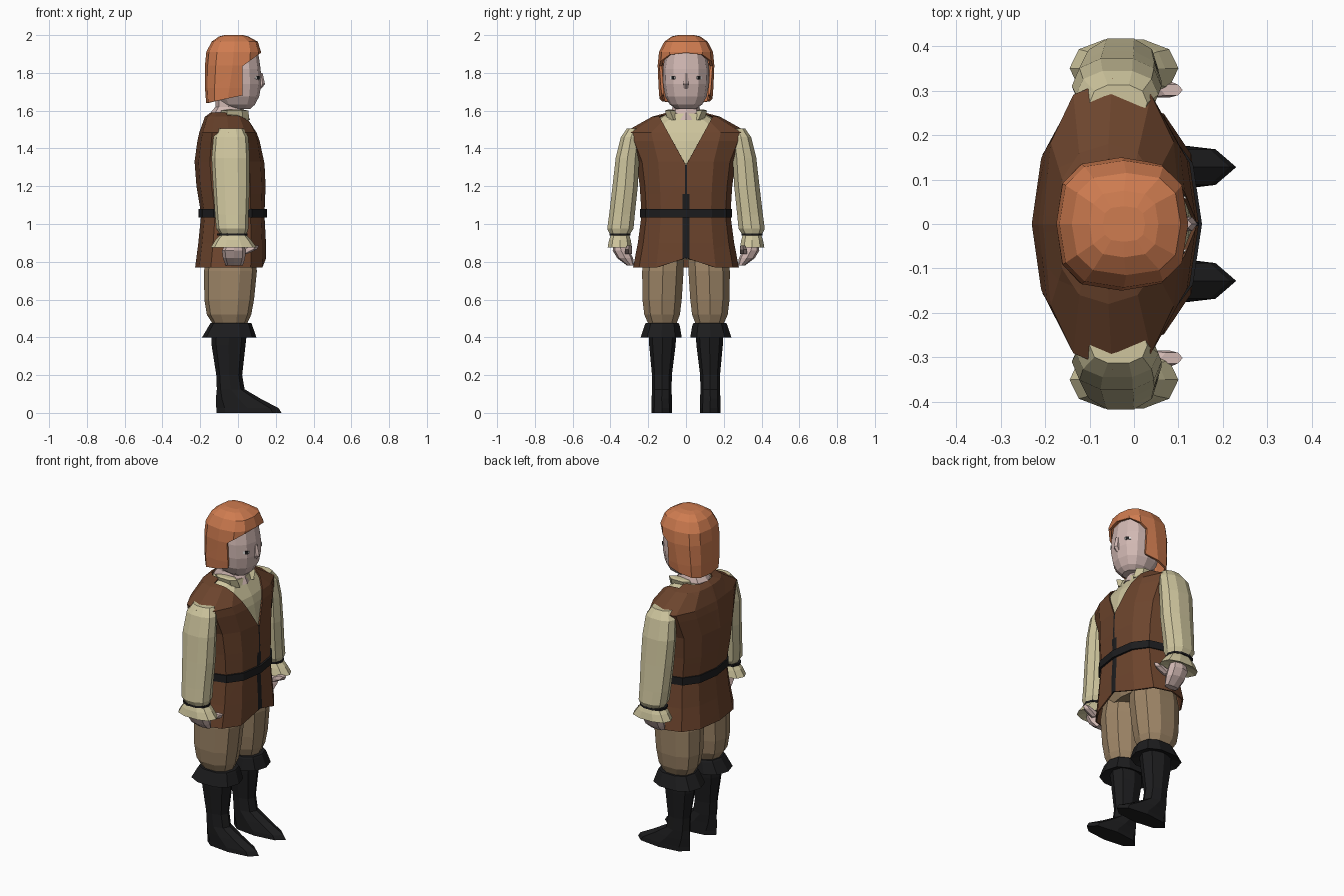
import bpy, bmesh, math
from mathutils import Vector
from mathutils.bvhtree import BVHTree

if "Cube" in bpy.data.objects:
    bpy.data.objects.remove(bpy.data.objects["Cube"])


def material(name, rgb):
    m = bpy.data.materials.new(name)
    m.diffuse_color = (*rgb, 1)
    m.use_nodes = True
    m.node_tree.nodes["Principled BSDF"].inputs["Base Color"].default_value = m.diffuse_color
    return m


HAIR = material("ginger hair", (0.62, 0.20, 0.08))
SKIN = material("pale skin", (0.64, 0.48, 0.45))
LINEN = material("cream linen", (0.62, 0.56, 0.34))
LEATHER = material("brown leather", (0.15, 0.058, 0.026))
TAN = material("tan cloth", (0.34, 0.235, 0.135))
BLACK = material("black leather", (0.012, 0.012, 0.013))
WHITE = material("eye white", (0.75, 0.72, 0.7))


def loft(rings, n=10, p=2.3, caps=True):
    """Stack superellipse rings (x0, x1, y0, y1, z) into a skin."""
    bm = bmesh.new()
    rows = []
    for x0, x1, y0, y1, z in rings:
        row = []
        for i in range(n):
            a = 2 * math.pi * i / n
            c, s = math.cos(a), math.sin(a)
            x = math.copysign(abs(c) ** (2 / p), c) if abs(c) > 1e-6 else 0
            y = math.copysign(abs(s) ** (2 / p), s) if abs(s) > 1e-6 else 0
            row.append(bm.verts.new(((x0 + x1) / 2 + x * (x1 - x0) / 2,
                                     (y0 + y1) / 2 + y * (y1 - y0) / 2, z)))
        rows.append(row)
    for a, b in zip(rows, rows[1:]):
        for i in range(n):
            j = (i + 1) % n
            bm.faces.new((a[i], a[j], b[j], b[i]))
    if caps:
        bm.faces.new(rows[0])
        bm.faces.new(rows[-1])
    bmesh.ops.recalc_face_normals(bm, faces=bm.faces)
    return bm


def centred(rings):
    """Expand (x0, x1, half_width, z) to full rings."""
    return [(x0, x1, -w, w, z) for x0, x1, w, z in rings]


def finish(name, bm, *mats, mirror=False, thick=0):
    me = bpy.data.meshes.new(name)
    bm.to_mesh(me)
    bm.free()
    ob = bpy.data.objects.new(name, me)
    bpy.context.collection.objects.link(ob)
    for m in mats:
        me.materials.append(m)
    if thick:
        mod = ob.modifiers.new("thickness", 'SOLIDIFY')
        mod.thickness, mod.offset = thick, -1
    if mirror:
        mod = ob.modifiers.new("mirror", 'MIRROR')
        mod.use_axis = (False, True, False)
        mod.use_mirror_merge = False
    return ob


def cut(bm, co, no):
    bmesh.ops.bisect_plane(bm, geom=bm.verts[:] + bm.edges[:] + bm.faces[:],
                           plane_co=co, plane_no=no)


def remove(bm, rule):
    gone = [f for f in bm.faces if rule(f.calc_center_median())]
    bmesh.ops.delete(bm, geom=gone, context='FACES')


# Vest: loft, cut V neck and curved hem, black lacing strip
torso = [(-.227, .15, .28, .77), (-.21, .148, .255, .9), (-.195, .14, .235, 1.05),
         (-.22, .146, .245, 1.2), (-.23, .14, .262, 1.33), (-.215, .122, .31, 1.44),
         (-.205, .107, .328, 1.485), (-.175, .06, .18, 1.568), (-.145, .03, .10, 1.59)]
vest = loft(centred(torso), 12, 2.4, caps=False)
for s in (1, -1):
    cut(vest, (0, 0, 1.31), (0, .22 * s, -.12))
    cut(vest, (0, .17 * s, .765), (0, .055 * s, .17))
    cut(vest, (0, .018 * s, 0), (0, 1, 0))
    cut(vest, (0, .005 * s, 0), (0, 1, 0))
for z in (.95, 1.16):
    cut(vest, (0, 0, z), (0, 0, 1))
remove(vest, lambda c: c.x > -.04 and c.z > 1.31 and abs(c.y) < (c.z - 1.31) * .545)
remove(vest, lambda c: c.x > 0 and c.z < .82 - .3235 * abs(c.y))
for f in vest.faces:
    c = f.calc_center_median()
    if c.x > 0 and abs(c.y) < (.018 if c.z < 1.16 else .005):
        f.material_index = 1
finish("vest", vest, LEATHER, BLACK, thick=.008)

# Shirt under the vest, with a small open collar
shirt = [(x0 + .014, x1 - .014, w - .014, z) for x0, x1, w, z in torso[3:7]]
shirt += [(-.165, .055, .165, 1.55), (-.13, .045, .095, 1.585)]
finish("shirt_body", loft(centred(shirt), 12, 2.4), LINEN)
for_collar = [(-.10, .06, .03, .10, 1.55), (-.09, .055, .055, .115, 1.6), (-.06, .03, .07, .10, 1.605)]
finish("collar", loft(for_collar, 6), LINEN, mirror=True)

# Belt
finish("belt", loft(centred([(-.208, .153, .243, 1.035), (-.208, .153, .243, 1.08)]), 12, 2.4), BLACK)

# Sleeves, wrist cords and flared cuffs
finish("sleeve", loft([(-.10, .03, .23, .315, 1.505), (-.13, .055, .235, .347, 1.46),
                       (-.14, .062, .245, .375, 1.35), (-.132, .062, .252, .392, 1.2),
                       (-.122, .056, .268, .41, 1.05), (-.115, .055, .275, .42, .975),
                       (-.095, .045, .295, .405, .945)], 10), LINEN, mirror=True)
finish("wrist_cord", loft([(-.112, .05, .29, .408, .938), (-.112, .05, .29, .408, .95)]), BLACK, mirror=True)
finish("cuff", loft([(-.095, .045, .298, .40, .942), (-.12, .07, .29, .41, .915),
                     (-.145, .10, .283, .418, .875), (-.08, .04, .31, .39, .89)]), LINEN, mirror=True)

# Hands with forward thumbs
finish("hand", loft([(-.06, .03, .32, .385, .905), (-.085, .04, .30, .388, .86),
                     (-.08, .038, .28, .365, .82), (-.065, .025, .275, .312, .78)], 8), SKIN, mirror=True)
finish("thumb", loft([(.06, .11, .288, .315, .885), (.01, .10, .282, .325, .865),
                      (-.02, .045, .285, .325, .84)], 6), SKIN, mirror=True)

# Breeches: hips and two baggy legs
finish("hips", loft(centred([(-.165, .09, .2, .81), (-.18, .115, .23, .87), (-.17, .11, .21, 1.02)]), 12), TAN)
finish("breeches_leg", loft([(-.165, .09, .005, .225, .84), (-.18, .10, .008, .237, .75),
                             (-.178, .085, .018, .235, .6), (-.165, .07, .028, .225, .52),
                             (-.13, .045, .05, .20, .465)], 10), TAN, mirror=True)

# Boots with pointed toes and flared tops
finish("boot", loft([(-.115, .23, .073, .183, 0), (-.115, .215, .073, .183, .025),
                     (-.117, .12, .075, .182, .075), (-.112, .035, .076, .18, .125),
                     (-.115, .022, .075, .18, .2), (-.14, .04, .055, .195, .36),
                     (-.14, .05, .05, .2, .45)], 8, 2.2), BLACK, mirror=True)
finish("boot_top", loft([(-.13, .04, .055, .195, .42), (-.19, .097, .018, .245, .40),
                         (-.152, .075, .03, .222, .465), (-.145, .07, .035, .218, .475)], 10, 2.5),
       BLACK, mirror=True)

# Neck and head
finish("neck", loft(centred([(-.15, .065, .085, 1.55), (-.145, .045, .08, 1.59),
                             (-.12, .02, .07, 1.62), (-.12, .02, .07, 1.68)]), 8), SKIN)
head = loft(centred([(-.06, .065, .055, 1.61), (-.09, .09, .085, 1.632), (-.12, .112, .11, 1.675),
                     (-.14, .124, .121, 1.74), (-.145, .12, .123, 1.82), (-.14, .108, .11, 1.9),
                     (-.11, .06, .08, 1.95)]), 12)
tree = BVHTree.FromBMesh(head)
finish("head", head, SKIN)
finish("nose", loft(centred([(.09, .122, .012, 1.715), (.09, .143, .018, 1.74),
                             (.09, .13, .01, 1.8)]), 6), SKIN)


# Eyes: thin white plates with dark pupils laid on the face
def eye_plate(name, mat, y, w, h, lift):
    hit, normal, _, _ = tree.ray_cast(Vector((1, y, 1.775)), Vector((-1, 0, 0)))
    bm = bmesh.new()
    bmesh.ops.create_cube(bm, size=1)
    bmesh.ops.scale(bm, vec=(w, h, .004), verts=bm.verts)
    turn = normal.to_track_quat('Z', 'X').to_matrix()
    up = turn.inverted() @ Vector((0, 0, 1))
    if abs(up.x) > abs(up.y):
        bmesh.ops.scale(bm, vec=(h / w, w / h, 1), verts=bm.verts)
    bmesh.ops.rotate(bm, matrix=turn, verts=bm.verts)
    bmesh.ops.translate(bm, vec=hit + normal * lift, verts=bm.verts)
    finish(name, bm, mat, mirror=True)


eye_plate("eye_white", WHITE, .07, .036, .014, 0)
eye_plate("pupil", BLACK, .068, .018, .018, .002)

# Hair: boxy cap with the face opening cut away
hair = loft(centred([(-.168, .05, .138, 1.635), (-.175, .085, .145, 1.72), (-.175, .118, .15, 1.84),
                     (-.168, .122, .143, 1.91), (-.14, .105, .115, 1.965), (-.10, .055, .075, 1.993),
                     (-.07, .025, .04, 2.0)]), 12, 2.8)
cut(hair, (.025, 0, 0), (1, 0, 0))
cut(hair, (.03, 0, 1.84), (-.065, 0, .09))
cut(hair, (-.17, 0, 1.64), (-.04, 0, .19))
remove(hair, lambda c: c.x > .024 and c.z < 1.84 + (c.x - .03) * .722)
remove(hair, lambda c: c.z < 1.64 + (c.x + .17) * .21)
finish("hair", hair, HAIR, thick=.014)
